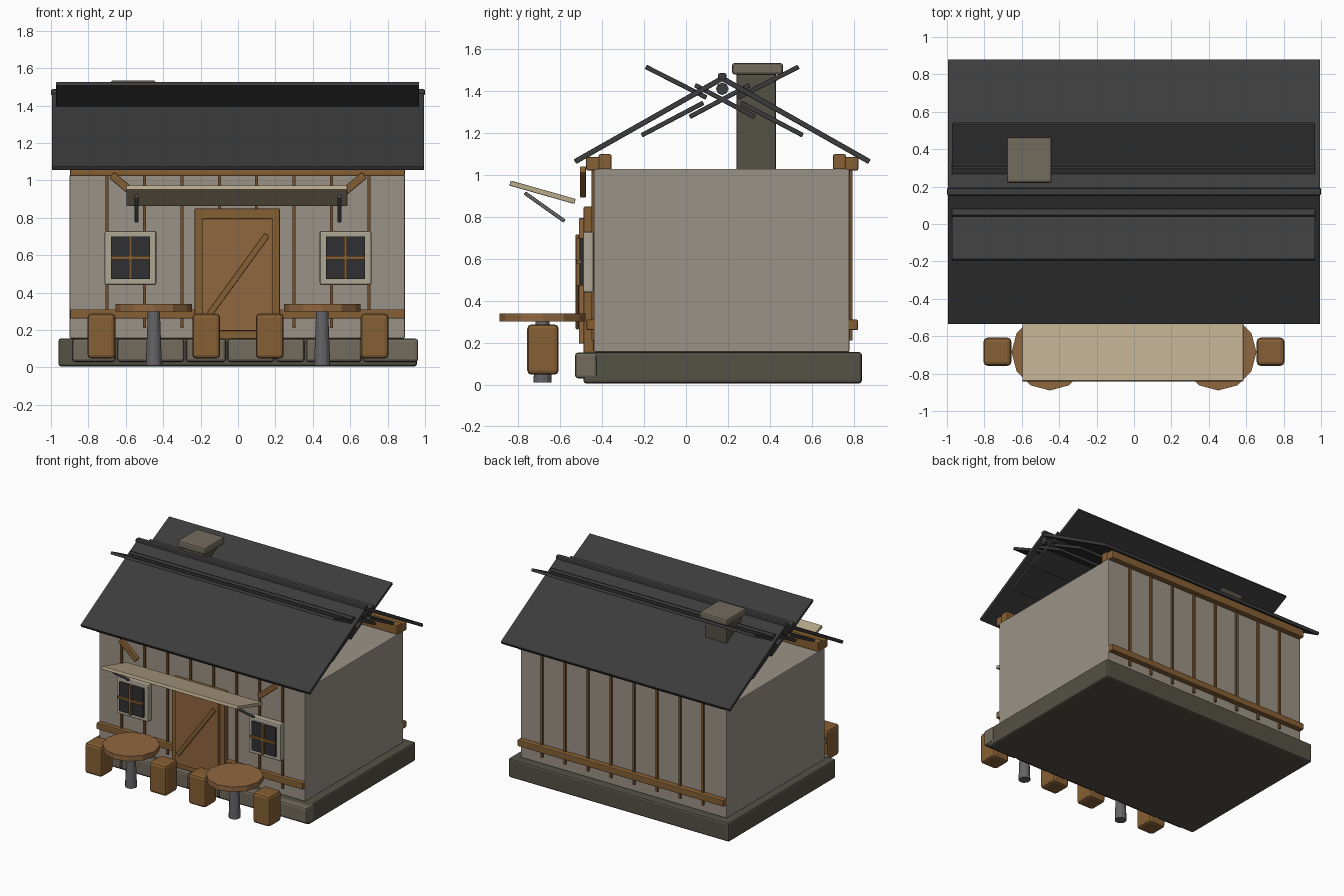
import bpy, bmesh
from math import atan2, hypot, pi, radians
from mathutils import Matrix, Vector

if "Cube" in bpy.data.objects:
    bpy.data.objects.remove(bpy.data.objects["Cube"])


def mat(name, r, g, b):
    m = bpy.data.materials.new(name)
    m.diffuse_color = (r, g, b, 1)
    m.use_nodes = True
    m.node_tree.nodes["Principled BSDF"].inputs["Base Color"].default_value = m.diffuse_color
    return m


WALL = mat("plaster", .33, .29, .24)
BASE = mat("dark_stone", .09, .083, .06)
STONE = mat("light_stone", .17, .145, .11)
WOOD = mat("timber", .24, .115, .035)
BATTEN = mat("batten_wood", .17, .08, .025)
DOOR = mat("door_wood", .28, .135, .05)
ROOF = mat("roofing", .045, .045, .045)
CANVAS = mat("awning_tan", .48, .40, .26)
FRAME = mat("window_frame", .43, .39, .30)
GLASS = mat("dark_glass", .03, .03, .033)
METAL = mat("metal", .13, .13, .14)


def finish(bm, name, material, bevel=0.0):
    if bevel:
        bmesh.ops.bevel(bm, geom=bm.edges[:], offset=bevel, segments=2,
                        profile=0.5, affect='EDGES')
    me = bpy.data.meshes.new(name)
    bm.to_mesh(me)
    bm.free()
    me.materials.append(material)
    ob = bpy.data.objects.new(name, me)
    bpy.context.collection.objects.link(ob)
    return ob


def solid(name, center, size, material, bevel=0.0, rot=Matrix()):
    bm = bmesh.new()
    bmesh.ops.create_cube(bm, size=1)
    bmesh.ops.scale(bm, vec=size, verts=bm.verts)
    ob = finish(bm, name, material, bevel)
    ob.matrix_world = Matrix.Translation(center) @ rot
    return ob


def box(name, x, y, z, material, bevel=0.0):
    c = [(a + b) / 2 for a, b in (x, y, z)]
    return solid(name, c, [b - a for a, b in (x, y, z)], material, bevel)


def plank(name, x, p, q, thick, material, bevel=0.004):
    """Board spanning x, laid between two (y, z) points."""
    dy, dz = q[0] - p[0], q[1] - p[1]
    c = ((x[0] + x[1]) / 2, (p[0] + q[0]) / 2, (p[1] + q[1]) / 2)
    return solid(name, c, (x[1] - x[0], hypot(dy, dz), thick), material, bevel,
                 Matrix.Rotation(atan2(dz, dy), 4, 'X'))


def cyl(name, center, r1, r2, depth, sides, material, rot=Matrix()):
    bm = bmesh.new()
    bmesh.ops.create_cone(bm, cap_ends=True, segments=sides, radius1=r1,
                          radius2=r2, depth=depth)
    ob = finish(bm, name, material)
    ob.matrix_world = Matrix.Translation(center) @ rot
    return ob


# Foundation, facing stones and wall block
box("foundation", (-.96, .957), (-.49, .84), (.005, .155), BASE, .014)
edges = [-.89, -.65, -.283, -.06, .2, .36, .665, .968]
for a, b in zip(edges, edges[1:]):
    box("facing_stone", (a + .005, b - .005), (-.53, -.425), (.03, .153), STONE, .014)
box("walls", (-.9, .892), (-.44, .78), (.155, 1.03), WALL, .006)

# Battens and rails on front and back
for i in range(8):
    x = -.7 + .2 * i
    box("front_batten", (x - .008, x + .008), (-.452, -.435), (.21, 1.04), BATTEN)
    box("back_batten", (x - .008, x + .008), (.775, .795), (.21, 1.04), BATTEN)
X = (-.898, .892)
for label, s in (("front", -1), ("back", 1)):
    def yy(a, b):
        return tuple(sorted((.173 + s * a, .173 + s * b)))
    box(label + "_rail", X, yy(.598, .648), (.26, .31), WOOD, .006)
    box(label + "_wall_plate", X, yy(.528, .59), (1.025, 1.1), WOOD, .008)
    box(label + "_eave_beam", X, yy(.585, .65), (1.022, 1.087), WOOD, .008)

    # Roof slope and the crossing roof boards
    def pt(d, z):
        return (.173 + s * d, z)
    plank(label + "_roof", (-.995, .995), pt(.703, 1.064), pt(0, 1.462), .025, ROOF)
    for (a, za), (b, zb) in (((.365, 1.517), (.075, 1.37)),
                             ((.13, 1.43), (-.155, 1.278)),
                             ((.385, 1.19), (.09, 1.345))):
        plank("roof_board", (-.973, .968), pt(a, za), pt(b, zb), .022, ROOF)

# Ridge
box("ridge_cap", (-1, 1), (.153, .193), (1.455, 1.487), ROOF, .008)
cyl("ridge_pole", (0, .173, 1.412), .03, .03, 1.98, 8, ROOF,
    Matrix.Rotation(pi / 2, 4, 'Y'))

# Chimney
box("chimney_stack", (-.655, -.465), (.24, .43), (1.0, 1.49), BASE, .01)
box("chimney_cap", (-.68, -.44), (.22, .463), (1.48, 1.535), STONE, .012)

# Door
box("door_frame", (-.233, .225), (-.49, -.44), (.15, .85), WOOD, .008)
box("door_panel", (-.19, .185), (-.512, -.47), (.195, .795), DOOR, .005)
solid("door_brace", (-.003, -.519, .49), (.54, .016, .032), WOOD, .004,
      Matrix.Rotation(radians(-54), 4, 'Y'))

for s in (-1, 1):
    # Window
    x = .575 * s
    box("window_frame", (x - .138, x + .138), (-.492, -.44), (.44, .73), FRAME, .01)
    box("window_glass", (x - .105, x + .105), (-.508, -.48), (.472, .7), GLASS, .004)
    box("window_upright", (x - .009, x + .009), (-.525, -.5), (.472, .7), WOOD)
    box("window_crossbar", (x - .105, x + .105), (-.523, -.5), (.577, .595), WOOD)
    # Awning strut and eave brace
    x = .543 * s
    plank("awning_strut", (x - .01, x + .01), (-.77, .915), (-.58, .78), .018, METAL)
    solid("eave_brace", (.603 * s, -.492, .967), (.19, .03, .042), WOOD, .006,
          Matrix.Rotation(radians(-40 * s), 4, 'Y'))
    # Table
    x = .45 * s
    cyl("table_top", (x, -.685, .32), .205, .205, .04, 12, DOOR)
    cyl("table_leg", (x, -.685, .16), .043, .032, .3, 12, METAL)
    # Stools
    for dx in (-.28, .28):
        solid("stool", (x + dx, -.683, .167), (.148, .15, .24), WOOD, .02)

# Awning
plank("awning", (-.597, .585), (-.84, .962), (-.53, .874), .025, CANVAS)
